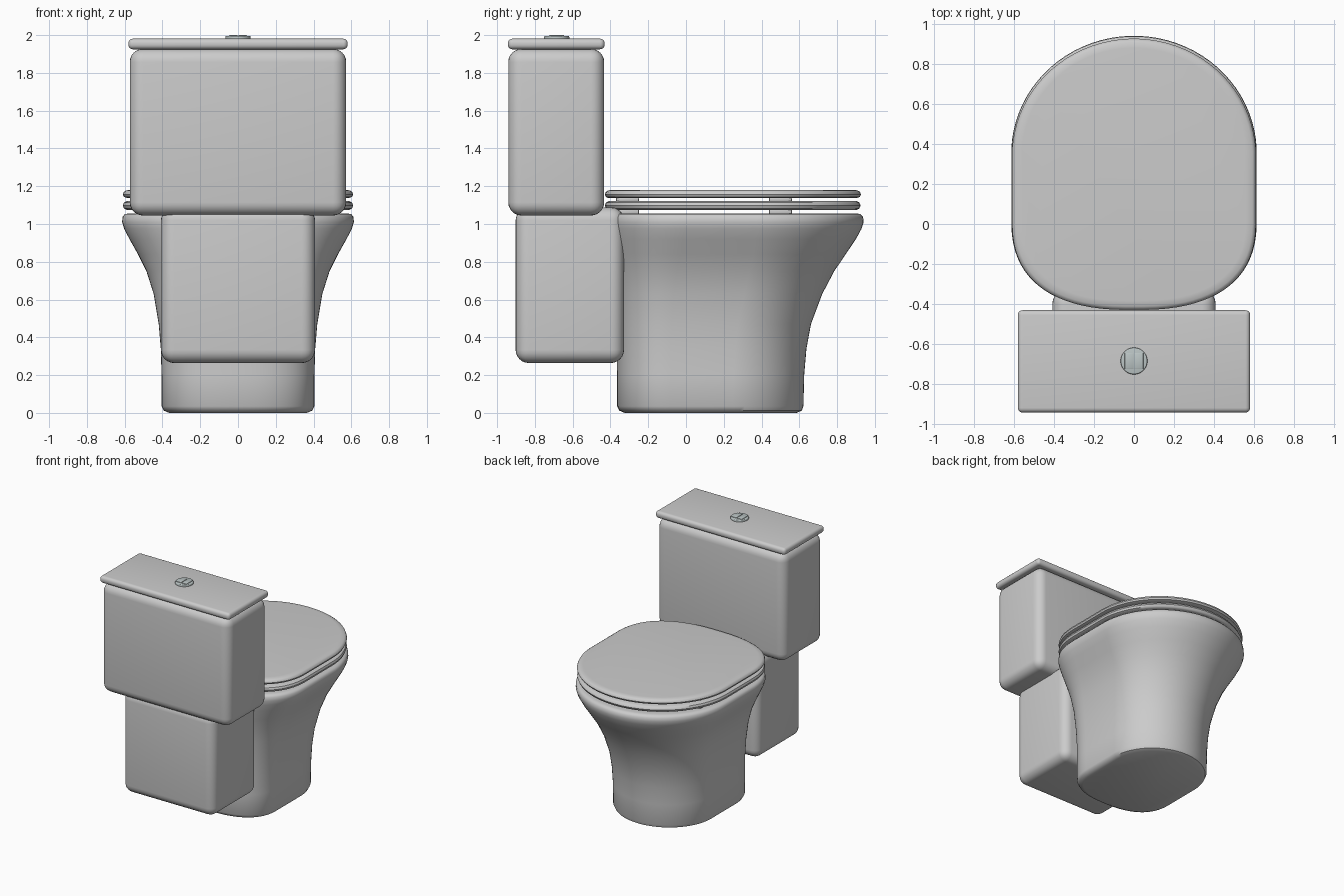
import bpy, bmesh
from math import pi, cos, sin

if "Cube" in bpy.data.objects:
    bpy.data.objects.remove(bpy.data.objects["Cube"])

N = 80  # points around each oval section


def finish(bm, name, angle=40):
    bmesh.ops.recalc_face_normals(bm, faces=bm.faces)
    me = bpy.data.meshes.new(name)
    bm.to_mesh(me)
    bm.free()
    ob = bpy.data.objects.new(name, me)
    bpy.context.collection.objects.link(ob)
    bpy.ops.object.select_all(action='DESELECT')
    ob.select_set(True)
    bpy.context.view_layer.objects.active = ob
    bpy.ops.object.shade_smooth_by_angle(angle=angle * pi / 180)
    return ob


def oval(w, b, f, z):
    """Oval: half width w, squarish back at y=b, round front at y=f."""
    yb, yf = b + 0.75 * w, f - 0.96 * w
    if yb > yf:
        yb = yf = (yb + yf) / 2
    pts = []
    for i in range(N):
        t = 2 * pi * (i + 0.5) / N
        c, s = cos(t), sin(t)
        if s > 0:
            pts.append((w * c, yf + (f - yf) * s, z))
        else:
            x = w * abs(c) ** 0.8 * (1 if c > 0 else -1)
            pts.append((x, yb - (yb - b) * abs(s) ** 0.8, z))
    return pts


def loft(name, rows, wrap=False):
    bm = bmesh.new()
    rings = [[bm.verts.new(p) for p in oval(*r)] for r in rows]
    pairs = list(zip(rings, rings[1:]))
    if wrap:
        pairs.append((rings[-1], rings[0]))
    else:
        bm.faces.new(rings[0])
        bm.faces.new(rings[-1])
    for a, b in pairs:
        for i in range(N):
            j = (i + 1) % N
            bm.faces.new((a[i], a[j], b[j], b[i]))
    return finish(bm, name)


def box(name, x, y, z, r, seg=6):
    """Rounded box given by its (min, max) ranges."""
    bm = bmesh.new()
    bmesh.ops.create_cube(bm, size=1)
    for v in bm.verts:
        v.co = [lo + (hi - lo) * (c + 0.5) for (lo, hi), c in zip((x, y, z), v.co)]
    bmesh.ops.bevel(bm, geom=bm.edges[:], offset=r, segments=seg, profile=0.5, affect='EDGES')
    return finish(bm, name)


def disc(name, loc, r, h, bev=0.006):
    bm = bmesh.new()
    bmesh.ops.create_cone(bm, cap_ends=True, segments=40, radius1=r, radius2=r, depth=h)
    rim = [e for e in bm.edges if abs(e.verts[0].co.z - e.verts[1].co.z) < 1e-5]
    bmesh.ops.bevel(bm, geom=rim, offset=bev, segments=3, profile=0.5, affect='EDGES')
    bmesh.ops.translate(bm, verts=bm.verts, vec=loc)
    return finish(bm, name)


# Bowl: flared outside, rolled rim, hollow basin
loft("bowl", [
    (0.365, -0.325, 0.585, 0.0), (0.393, -0.353, 0.613, 0.012), (0.405, -0.365, 0.622, 0.035),
    (0.405, -0.365, 0.626, 0.2), (0.409, -0.366, 0.638, 0.34), (0.42, -0.368, 0.662, 0.47),
    (0.447, -0.374, 0.722, 0.63), (0.485, -0.385, 0.785, 0.75), (0.53, -0.40, 0.846, 0.84),
    (0.575, -0.415, 0.9, 0.92), (0.603, -0.425, 0.93, 0.975), (0.614, -0.43, 0.941, 1.01),
    (0.612, -0.428, 0.938, 1.038), (0.6, -0.418, 0.925, 1.052), (0.58, -0.40, 0.905, 1.056),
    (0.45, -0.27, 0.775, 1.056), (0.43, -0.25, 0.755, 1.04), (0.42, -0.24, 0.74, 0.95),
    (0.36, -0.18, 0.66, 0.75), (0.22, -0.06, 0.46, 0.55), (0.12, 0.02, 0.32, 0.48)])

# Seat ring
loft("seat", [
    (0.59, -0.41, 0.905, 1.075), (0.604, -0.424, 0.918, 1.082), (0.61, -0.43, 0.925, 1.098),
    (0.604, -0.424, 0.918, 1.114), (0.59, -0.41, 0.905, 1.121), (0.43, -0.25, 0.745, 1.121),
    (0.415, -0.235, 0.73, 1.11), (0.415, -0.235, 0.73, 1.086), (0.43, -0.25, 0.745, 1.075)], wrap=True)

# Closed lid
loft("seat_lid", [
    (0.585, -0.41, 0.903, 1.137), (0.604, -0.424, 0.92, 1.143), (0.61, -0.43, 0.927, 1.156),
    (0.605, -0.425, 0.922, 1.17), (0.592, -0.412, 0.909, 1.178), (0.56, -0.385, 0.88, 1.181)])

# Rubber pads under the seat and under the lid
for sx, side in ((-1, "left"), (1, "right")):
    for y, x, where in ((-0.31, 0.3, "back"), (0.5, 0.49, "front")):
        cx = sx * x
        for z0, z1, part in ((1.05, 1.078, "seat"), (1.118, 1.14, "lid")):
            box(f"{part}_pad_{where}_{side}", (cx - 0.03, cx + 0.03),
                (y - 0.06, y + 0.06), (z0, z1), 0.005, 2)

# Rear pedestal, cistern and its cover
box("rear_pedestal", (-0.408, 0.408), (-0.902, -0.328), (0.264, 1.088), 0.07)
box("tank", (-0.573, 0.573), (-0.941, -0.433), (1.045, 1.927), 0.07)
box("tank_cover", (-0.581, 0.581), (-0.943, -0.431), (1.925, 1.981), 0.024, 5)

# Dual flush button
metal = bpy.data.materials.new("button_metal")
metal.diffuse_color = (0.5, 0.56, 0.56, 1)
metal.use_nodes = True
metal.node_tree.nodes["Principled BSDF"].inputs["Base Color"].default_value = metal.diffuse_color
parts = [disc("button_ring", (0, -0.685, 1.983), 0.067, 0.026)]
for sx, side in ((-1, "left"), (1, "right")):
    xs = sorted((sx * 0.002, sx * 0.047))
    parts.append(box(f"flush_button_{side}", xs, (-0.725, -0.645), (1.985, 2.0), 0.003, 2))
for p in parts:
    p.data.materials.append(metal)
